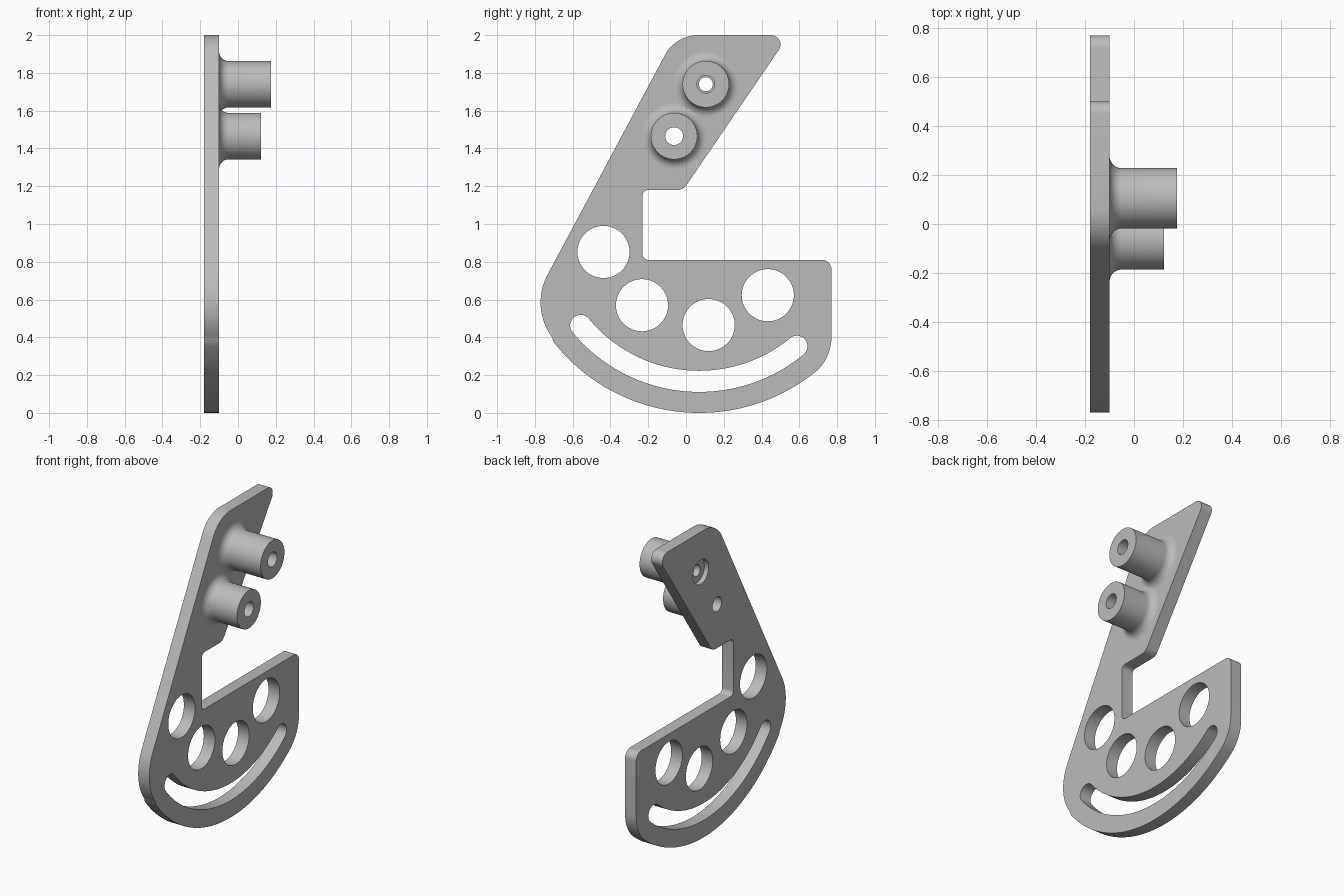
import bpy, bmesh
from math import sin, cos, tan, pi, radians, atan2
from mathutils import Vector

cube = bpy.data.objects.get("Cube")
if cube:
    bpy.data.objects.remove(cube, do_unlink=True)

grey = bpy.data.materials.new("light_grey")
grey.use_nodes = True
colour = (0.5, 0.5, 0.5, 1)
grey.diffuse_color = colour
grey.node_tree.nodes["Principled BSDF"].inputs["Base Color"].default_value = colour

BACK, FACE = -0.18, -0.10      # plate thickness along x
BOSS_R, FILLET = 0.123, 0.05


def arc(cy, cz, r, start, end, n=24):
    """Points in the y-z plane, angles in degrees."""
    return [Vector((cy + r * cos(a), cz + r * sin(a)))
            for a in (radians(start + (end - start) * i / n) for i in range(n + 1))]


def circle(cy, cz, r, n=64):
    return arc(cy, cz, r, 0, 360, n)[:-1]


def rounded(prev, corner, nxt, r, n=10):
    """Arc replacing a sharp corner, tangent to both sides."""
    p = Vector(corner)
    u, v = (Vector(prev) - p).normalized(), (Vector(nxt) - p).normalized()
    half = u.angle(v) / 2
    c = p + (u + v).normalized() * (r / sin(half))
    a, b = p + u * r / tan(half) - c, p + v * r / tan(half) - c
    start = atan2(a.y, a.x)
    sweep = (atan2(b.y, b.x) - start + pi) % (2 * pi) - pi
    return [c + r * Vector((cos(start + sweep * i / n), sin(start + sweep * i / n)))
            for i in range(n + 1)]


def finish(bm, name):
    bmesh.ops.recalc_face_normals(bm, faces=bm.faces)
    mesh = bpy.data.meshes.new(name)
    bm.to_mesh(mesh)
    bm.free()
    mesh.materials.append(grey)
    obj = bpy.data.objects.new(name, mesh)
    bpy.context.collection.objects.link(obj)
    bpy.ops.object.select_all(action='DESELECT')
    obj.select_set(True)
    bpy.context.view_layer.objects.active = obj
    bpy.ops.object.shade_smooth_by_angle(angle=radians(30))
    return obj


def plate(name, loops):
    bm = bmesh.new()
    for loop in loops:
        vs = [bm.verts.new((BACK, p.x, p.y)) for p in loop]
        for i, v in enumerate(vs):
            bm.edges.new((v, vs[(i + 1) % len(vs)]))
    bmesh.ops.triangle_fill(bm, edges=bm.edges[:], use_beauty=True,
                            use_dissolve=False, normal=(1, 0, 0))
    out = bmesh.ops.extrude_face_region(bm, geom=bm.faces[:], use_keep_orig=True)
    top = [g for g in out["geom"] if isinstance(g, bmesh.types.BMVert)]
    bmesh.ops.translate(bm, verts=top, vec=(FACE - BACK, 0, 0))
    return finish(bm, name)


def lathe(name, cy, cz, profile, n=64):
    """Turn a closed (x, radius) profile about an axis along x."""
    bm = bmesh.new()
    rings = [[bm.verts.new((x, cy + r * cos(2 * pi * i / n), cz + r * sin(2 * pi * i / n)))
              for i in range(n)] for x, r in profile]
    for k, a in enumerate(rings):
        b = rings[(k + 1) % len(rings)]
        for i in range(n):
            j = (i + 1) % n
            bm.faces.new((a[i], a[j], b[j], b[i]))
    return finish(bm, name)


# Outline: arm and notch corners, then the curved foot
corners = [((-0.73, 0.733), 0), ((-0.055, 2.0), 0.2), ((0.545, 2.0), 0.05),
           ((-0.015, 1.18), 0.06), ((-0.23, 1.18), 0.03), ((-0.23, 0.81), 0.03),
           ((0.77, 0.81), 0.05), ((0.77, 0.40), 0)]
outline = []
for (a, _), (b, r), (c, _) in zip(corners, corners[1:], corners[2:]):
    outline += rounded(a, b, c, r)
outline += arc(0.53, 0.40, 0.24, 0, -51.6)
outline += arc(0.07, 0.98, 0.98, -51.6, -143.3, 64)[1:-1]
outline += arc(-0.46, 0.585, 0.31, -143.3, -208.4)

# Curved slot with round ends
S0, S1, SR, SW = -140.5, -50.5, 0.813, 0.056
ends = [(0.07 + SR * cos(radians(a)), 0.98 + SR * sin(radians(a))) for a in (S0, S1)]
slot = arc(0.07, 0.98, SR + SW, S0, S1, 56)
slot += arc(*ends[1], SW, S1, S1 + 180, 16)[1:-1]
slot += arc(0.07, 0.98, SR - SW, S1, S0, 56)
slot += arc(*ends[0], SW, S0 + 180, S0 + 360, 16)[1:-1]

# Plate with lightening holes and the two boss openings
UPPER, LOWER = (0.105, 1.74), (-0.063, 1.465)
BORE, RECESS, THROAT = 0.047, 0.08, 0.037
holes = [circle(y, z, 0.138) for y, z in
         ((-0.437, 0.852), (-0.233, 0.57), (0.12, 0.465), (0.433, 0.623))]
holes += [circle(*UPPER, RECESS), circle(*LOWER, BORE)]
plate("bracket_plate", [outline, slot] + holes)

# Bosses flare into the plate with a concave fillet
flare = [(p.x, p.y) for p in arc(FACE + FILLET, BOSS_R + FILLET, FILLET, 270, 180, 12)]
lathe("lower_boss", *LOWER, [(FACE, BORE), (0.123, BORE), (0.123, BOSS_R)] + flare)
lathe("upper_boss", *UPPER,
      [(-0.15, RECESS), (-0.15, THROAT), (0.10, THROAT), (0.10, BORE),
       (0.175, BORE), (0.175, BOSS_R)] + flare + [(FACE, RECESS)])
